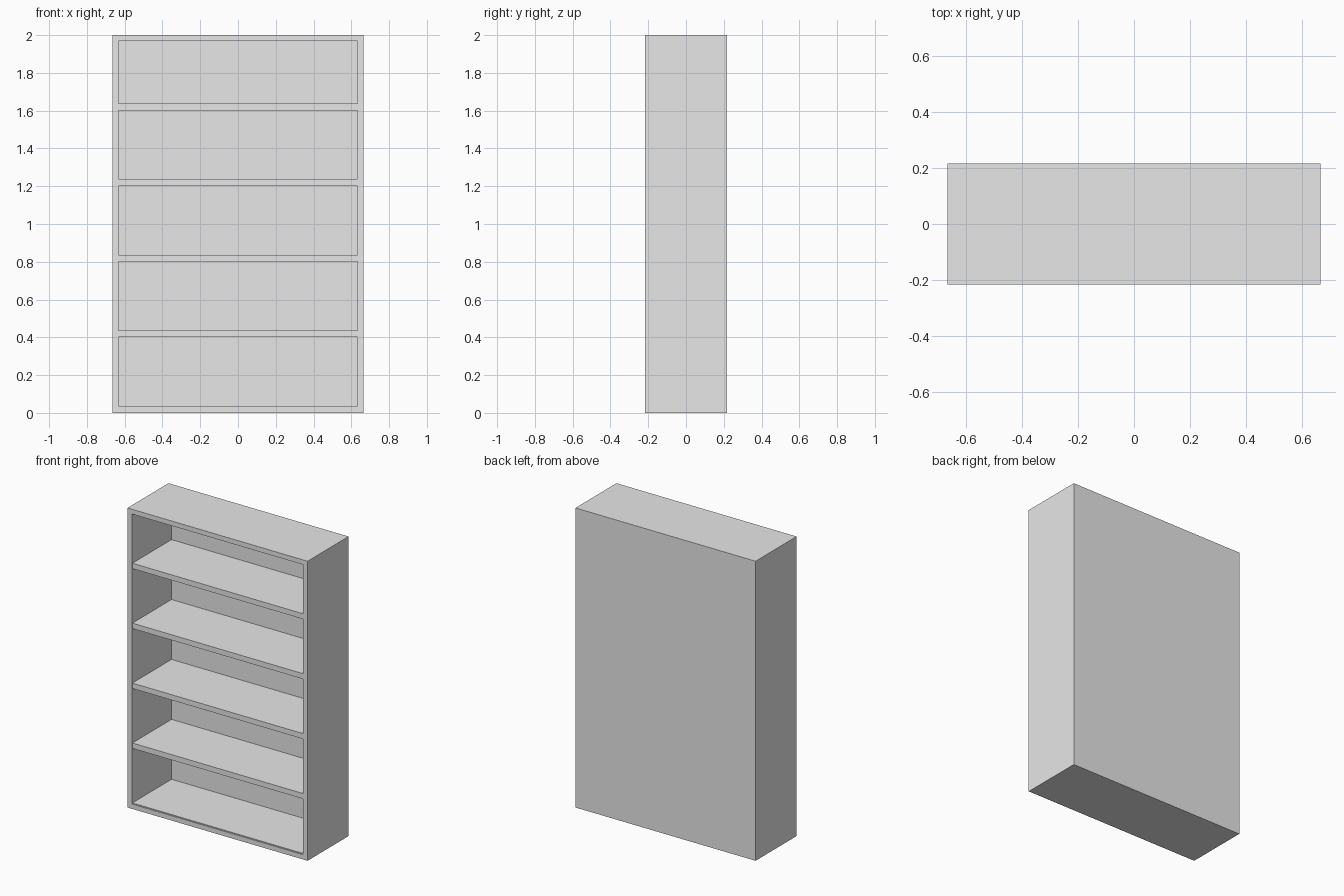
import bpy
import bmesh

cube = bpy.data.objects.get("Cube")
if cube:
    bpy.data.objects.remove(cube, do_unlink=True)

WIDTH, DEPTH, HEIGHT = 1.33, 0.432, 2.0
WALL, BACK, SHELF = 0.032, 0.013, 0.036
RECESS = 0.006

grey = bpy.data.materials.new("plain_grey")
grey.use_nodes = True
colour = (0.8, 0.8, 0.8, 1)
grey.diffuse_color = colour
grey.node_tree.nodes["Principled BSDF"].inputs["Base Color"].default_value = colour


def box_mesh(x, y, z):
    """Box whose corners are given as (low, high) pairs."""
    bm = bmesh.new()
    bmesh.ops.create_cube(bm, size=1)
    for v in bm.verts:
        v.co = [r[1] if c > 0 else r[0] for c, r in zip(v.co, (x, y, z))]
    return bm


def finish(bm, name):
    bmesh.ops.recalc_face_normals(bm, faces=bm.faces)
    mesh = bpy.data.meshes.new(name)
    bm.to_mesh(mesh)
    bm.free()
    mesh.materials.append(grey)
    obj = bpy.data.objects.new(name, mesh)
    bpy.context.collection.objects.link(obj)
    return obj


# Carcass: a box with its front inset and pushed in to leave the walls and back
bm = box_mesh((-WIDTH / 2, WIDTH / 2), (-DEPTH / 2, DEPTH / 2), (0, HEIGHT))
bm.normal_update()
front = min(bm.faces, key=lambda f: f.calc_center_median().y)
bmesh.ops.inset_region(bm, faces=[front], thickness=WALL, use_even_offset=True)
pocket = bmesh.ops.extrude_discrete_faces(bm, faces=[front])["faces"][0]
for v in pocket.verts:
    v.co.y = DEPTH / 2 - BACK
finish(bm, "carcass")

# Shelves, evenly spaced, the lowest lying on the carcass floor
for i in range(5):
    top = 0.037 + 0.4 * i
    low = max(top - SHELF, WALL)
    inner = WIDTH / 2 - WALL
    finish(box_mesh((-inner, inner), (-DEPTH / 2 + RECESS, DEPTH / 2 - BACK), (low, top)),
           f"shelf_{i + 1}")
